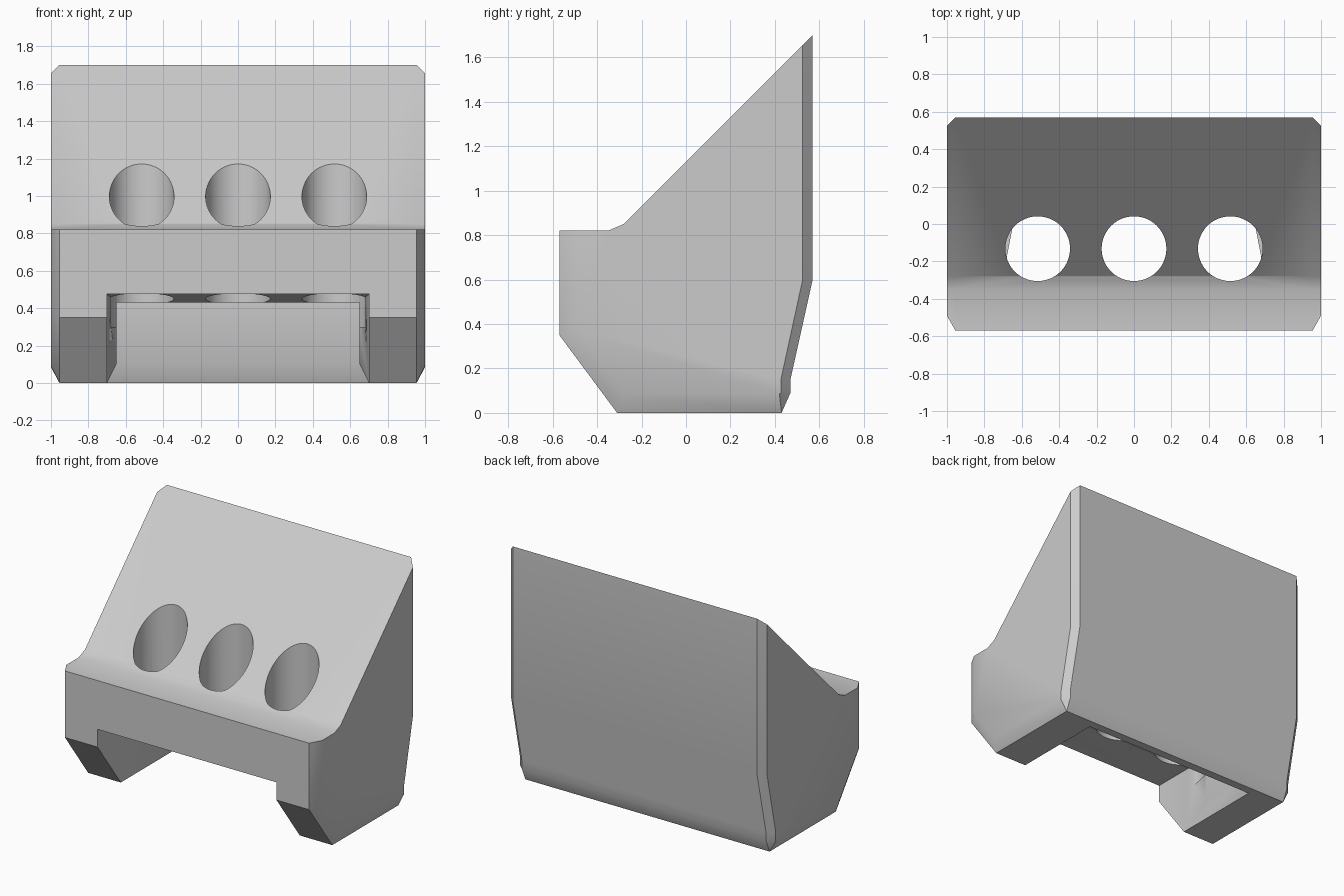
import bpy, bmesh
from mathutils import Vector

cube = bpy.data.objects.get("Cube")
if cube:
    bpy.data.objects.remove(cube, do_unlink=True)

grey = bpy.data.materials.new("light_grey")
grey.use_nodes = True
grey.diffuse_color = (0.6, 0.6, 0.6, 1)
grey.node_tree.nodes["Principled BSDF"].inputs["Base Color"].default_value = (0.6, 0.6, 0.6, 1)


def loft(name, rings):
    """Closed solid through rings that share a point count."""
    bm = bmesh.new()
    loops = [[bm.verts.new(p) for p in ring] for ring in rings]
    n = len(loops[0])
    for a, b in zip(loops, loops[1:]):
        for i in range(n):
            j = (i + 1) % n
            bm.faces.new((a[i], a[j], b[j], b[i]))
    bm.faces.new(loops[0])
    bm.faces.new(loops[-1])
    bmesh.ops.recalc_face_normals(bm, faces=bm.faces)
    mesh = bpy.data.meshes.new(name)
    bm.to_mesh(mesh)
    bm.free()
    ob = bpy.data.objects.new(name, mesh)
    bpy.context.collection.objects.link(ob)
    mesh.materials.append(grey)
    return ob


def arch_ring(y, w, top):
    return [(-w, y, -0.2), (w, y, -0.2), (w, y, top), (-w, y, top)]


def floor_ring(z, w, back):
    return [(-w, -0.8, z), (w, -0.8, z), (w, back, z), (-w, back, z)]


def cut(target, cutter):
    bpy.context.view_layer.objects.active = target
    mod = target.modifiers.new("cut", "BOOLEAN")
    mod.operation = "DIFFERENCE"
    mod.solver = "EXACT"
    mod.object = cutter
    bpy.ops.object.modifier_apply(modifier=mod.name)
    bpy.data.objects.remove(cutter, do_unlink=True)


# Wedge body: full side profile, with a smaller one at each end for the chamfers
outer = [(-.57, .82), (-.35, .82), (-.28, .85), (.57, 1.70), (.57, .60),
         (.47, .15), (.47, .09), (.43, 0), (-.31, 0), (-.57, .35)]
inner = [(-.49, .82), (-.35, .82), (-.28, .85), (.525, 1.655), (.525, .60),
         (.427, .15), (.427, .09), (.42, .085), (-.28, .09), (-.49, .37)]
body = loft("wedge_body", [[(x, y, z) for y, z in prof] for x, prof in
                           ((-1, inner), (-.955, outer), (.955, outer), (1, inner))])

# Channel below, open to the front and the floor
cut(body, loft("channel", [arch_ring(-.8, .65, .43), arch_ring(.33, .65, .43)]))

# Wider mouth at the front, tapering into the channel
cut(body, loft("mouth", [arch_ring(-.9, .70, .475), arch_ring(-.28, .70, .475),
                         arch_ring(0, .646, .426)]))

# Flared lower rim of the channel
cut(body, loft("rim", [floor_ring(-.1, .70, .37), floor_ring(0, .70, .37),
                       floor_ring(.11, .645, .326)]))

# Three vertical round holes through the slope into the channel
for x in (-.515, 0, .515):
    bpy.ops.mesh.primitive_cylinder_add(vertices=64, radius=.173, depth=1.2,
                                        location=(x, -.132, .9))
    cut(body, bpy.context.object)

# Smooth shading with crisp edges
bpy.ops.object.select_all(action="DESELECT")
body.select_set(True)
bpy.context.view_layer.objects.active = body
bpy.ops.object.shade_smooth_by_angle(angle=.55)
